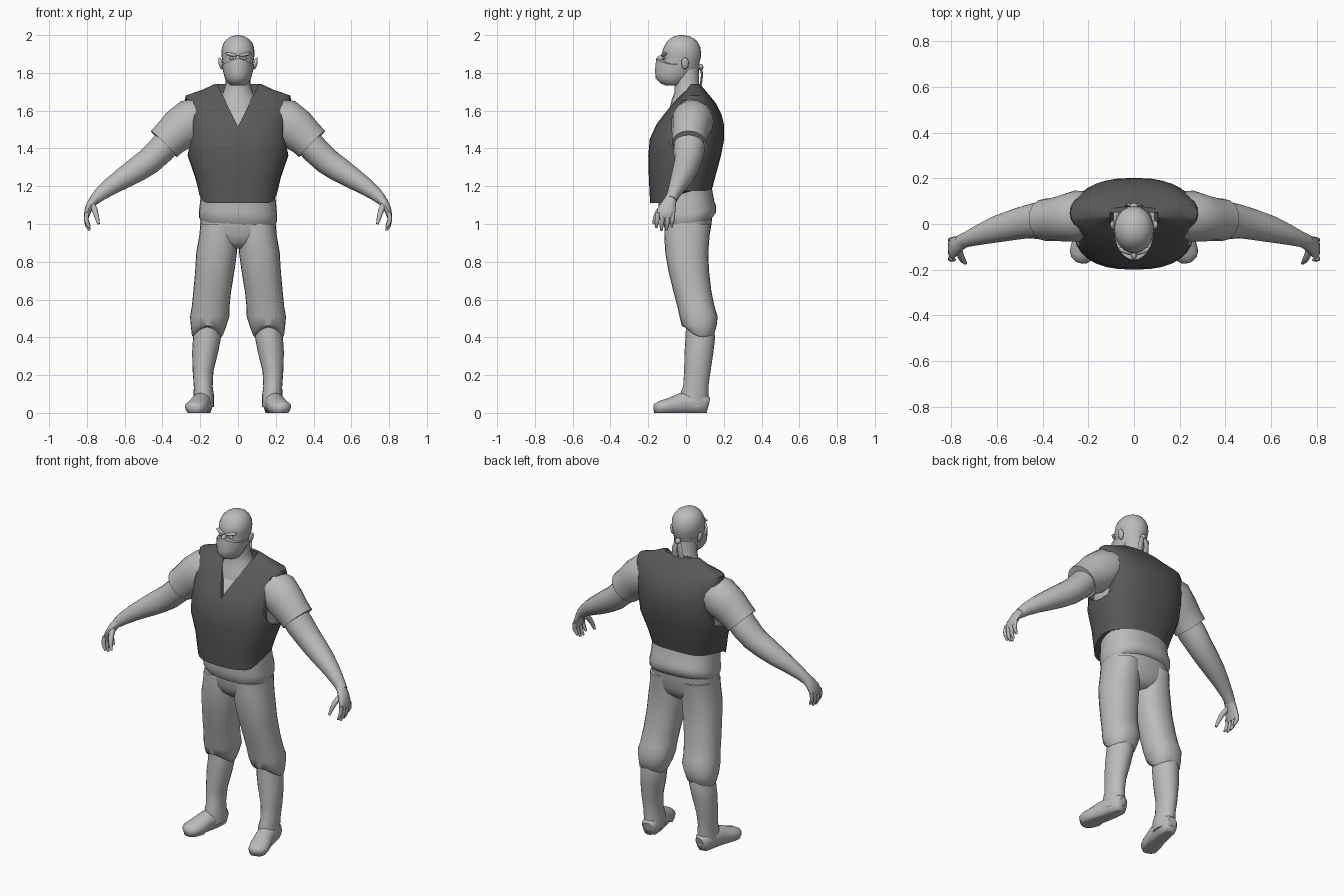
import bpy, bmesh, math
from mathutils import Vector


def material(name, v):
    m = bpy.data.materials.new(name)
    m.diffuse_color = (v, v, v, 1)
    return m


LIGHT = material("light grey", 0.5)
DARK = material("dark grey", 0.1)


def skin_rings(name, rings, mat, angle=50):
    """Join rings of points into a closed, smooth shaded solid."""
    bm = bmesh.new()
    vs = [[bm.verts.new(p) for p in r] for r in rings]
    n = len(vs[0])
    for a, b in zip(vs, vs[1:]):
        for i in range(n):
            j = (i + 1) % n
            bm.faces.new((a[i], a[j], b[j], b[i]))
    bm.faces.new(vs[0][::-1])
    bm.faces.new(vs[-1])
    bmesh.ops.recalc_face_normals(bm, faces=bm.faces)
    me = bpy.data.meshes.new(name)
    bm.to_mesh(me)
    bm.free()
    ob = bpy.data.objects.new(name, me)
    bpy.context.collection.objects.link(ob)
    me.materials.append(mat)
    shade(ob, angle)
    return ob


def select(ob):
    bpy.ops.object.select_all(action='DESELECT')
    ob.select_set(True)
    bpy.context.view_layer.objects.active = ob


def shade(ob, angle):
    select(ob)
    bpy.ops.object.shade_smooth_by_angle(angle=math.radians(angle))


def stack(name, levels, mat, n=28, power=1.0, warp=None, cx=0):
    """Levels: (z, half width, front y, back y), optionally with own centre x."""
    rings = []
    for z, hw, yf, yb, *x0 in levels:
        ring = []
        for i in range(n):
            a = 2 * math.pi * i / n
            c, s = math.cos(a), math.sin(a)
            px = math.copysign(abs(c) ** power, c)
            py = math.copysign(abs(s) ** power, s)
            p = Vector(((x0[0] if x0 else cx) + hw * px,
                        (yf + yb) / 2 + (yb - yf) / 2 * py, z))
            if warp:
                p.z += warp(z, c, s)
            ring.append(p)
        rings.append(ring)
    return skin_rings(name, rings, mat)


def tube(name, path, mat, n=16, ref=(0, 1, 0)):
    """Path: (x, y, z, radius along ref, radius across)."""
    pts = [Vector(p[:3]) for p in path]
    rings = []
    for k, p in enumerate(path):
        t = (pts[min(k + 1, len(pts) - 1)] - pts[max(k - 1, 0)]).normalized()
        u = Vector(ref)
        u = (u - t * u.dot(t)).normalized()
        w = t.cross(u)
        rings.append([pts[k] + u * p[3] * math.cos(2 * math.pi * i / n)
                      + w * p[4] * math.sin(2 * math.pi * i / n) for i in range(n)])
    return skin_rings(name, rings, mat)


def mirror(ob):
    m = ob.modifiers.new("mirror", 'MIRROR')
    m.use_axis = (True, False, False)
    return ob


def ellipsoid(name, loc, size, mat, rot=(0, 0, 0)):
    bpy.ops.mesh.primitive_uv_sphere_add(segments=14, ring_count=8, location=loc, rotation=rot)
    ob = bpy.context.object
    ob.name = name
    ob.scale = size
    bpy.ops.object.transform_apply(location=True, rotation=True, scale=True)
    ob.data.materials.append(mat)
    shade(ob, 60)
    return ob


def cut(ob, cutter):
    m = ob.modifiers.new("cut", 'BOOLEAN')
    m.operation, m.object, m.solver = 'DIFFERENCE', cutter, 'EXACT'
    select(ob)
    bpy.ops.object.modifier_apply(modifier=m.name)
    bpy.data.objects.remove(cutter)


# Vest, with armholes and a V neck cut out of it
torso = [(1.175, .208, -.19, .135), (1.25, .228, -.197, .155), (1.36, .266, -.2, .185),
         (1.45, .268, -.192, .202), (1.53, .27, -.155, .2), (1.58, .276, -.118, .188),
         (1.64, .282, -.07, .158), (1.68, .278, -.03, .125), (1.71, .19, -.0, .1),
         (1.74, .125, .015, .075)]
vest = stack("vest", torso, DARK, 32, 0.8,
             lambda z, c, s: -.065 * min(1, 1.6 * max(0, -s)) if z < 1.2 else 0)
for side in (-1, 1):
    hole = [[(side * x, .02 + .13 * math.cos(a), 1.51 + .15 * math.sin(a))
             for a in (math.pi * i / 10 for i in range(20))] for x in (.238, .4)]
    cut(vest, skin_rings("armhole_cutter", hole, DARK))
neck_v = [(-.11, 1.8), (-.105, 1.73), (0, 1.515), (.105, 1.73), (.11, 1.8)]
cut(vest, skin_rings("neck_cutter", [[(x, y, z) for x, z in neck_v] for y in (-.3, .05)], DARK))
shade(vest, 40)

# Shirt under the vest, its loose hem and the sleeves
stack("shirt", [(z - .012, w * .92, f * .9 + .002, b * .92) for z, w, f, b in torso[:-1]],
      LIGHT, 32, 0.8)
stack("shirt_hem", [(1.0, .19, -.125, .14), (1.025, .207, -.14, .158), (1.06, .207, -.145, .16),
                    (1.12, .2, -.145, .15), (1.2, .198, -.15, .135)], LIGHT, 28, 0.85,
      lambda z, c, s: .035 * max(0, s) - .01 * c if z < 1.1 else 0)
mirror(tube("sleeve", [(.17, .04, 1.57, .10, .10), (.25, .035, 1.545, .112, .118),
                       (.31, .025, 1.5, .102, .112), (.36, .02, 1.455, .094, .1),
                       (.392, .018, 1.424, .092, .098), (.385, .018, 1.43, .07, .075)], LIGHT))

# Bare arms, hands and fingers
mirror(tube("arm", [(.36, .018, 1.445, .08, .076), (.41, .016, 1.39, .083, .074),
                    (.47, .01, 1.333, .073, .071), (.53, -.004, 1.292, .067, .067),
                    (.6, -.022, 1.247, .059, .058), (.67, -.045, 1.202, .046, .047),
                    (.73, -.067, 1.157, .034, .036), (.762, -.08, 1.127, .032, .028)], LIGHT))
mirror(tube("palm", [(.75, -.078, 1.14, .03, .028), (.775, -.09, 1.11, .038, .024),
                     (.793, -.103, 1.075, .048, .019), (.801, -.108, 1.045, .048, .015),
                     (.8, -.108, 1.03, .036, .009)], LIGHT, 12))
for k, (y, tip) in enumerate([(-.068, .985), (-.095, .968), (-.123, .965), (-.149, .98)]):
    mirror(tube("finger_%d" % (k + 1), [(.8, y, 1.06, .011, .012), (.804, y - .003, 1.025, .0125, .012),
                                        (.798, y - .006, tip + .025, .011, .011),
                                        (.785, y - .008, tip, .006, .006)], LIGHT, 8))
mirror(tube("thumb", [(.77, -.11, 1.1, .018, .016), (.757, -.145, 1.07, .015, .015),
                      (.747, -.162, 1.035, .012, .012), (.738, -.172, 1.0, .007, .007)], LIGHT, 8))

# Trousers: hips plus two baggy legs gathered below the knee
stack("trouser_hips", [(.87, .07, -.055, .08), (.9, .15, -.09, .11), (.94, .2, -.108, .125),
                       (1.0, .2, -.118, .135), (1.05, .198, -.12, .14)], LIGHT, 28, 0.85)
mirror(stack("trouser_leg", [(.415, .073, .005, .142, .162), (.425, .082, -.008, .152, .162),
                             (.46, .094, -.022, .162, .156), (.51, .104, -.034, .168, .15),
                             (.56, .1, -.045, .152, .145), (.64, .1, -.066, .135, .137),
                             (.75, .104, -.093, .122, .123), (.85, .108, -.11, .118, .113),
                             (.94, .1, -.115, .125, .105), (1.0, .095, -.115, .132, .104)],
             LIGHT, 24, 0.9,
             lambda z, c, s: .035 * max(0, -s) - .015 * abs(c) if z < .44 else 0))

# Boots: shaft and outward turned foot
mirror(stack("boot_shaft", [(.03, .052, -.03, .117, .18), (.09, .054, -.035, .118, .181),
                            (.14, .05, -.015, .118, .184), (.22, .055, -.01, .13, .185),
                            (.32, .069, -.008, .145, .174), (.4, .074, -.003, .154, .164),
                            (.46, .07, .0, .145, .162)], LIGHT, 20))
foot = tube("boot_foot", [(.176, .118, .045, .03, .035), (.178, .1, .05, .046, .052),
                          (.185, .04, .055, .051, .06), (.198, -.03, .05, .053, .054),
                          (.215, -.09, .036, .058, .042), (.23, -.135, .03, .055, .034),
                          (.24, -.158, .025, .038, .025), (.243, -.166, .022, .015, .012)],
            LIGHT, 16, (1, 0, 0))
for v in foot.data.vertices:           # flat sole
    v.co.z = 0 if v.co.z < .018 else v.co.z
mirror(foot)

# Neck and head
stack("neck", [(1.6, .12, -.09, .1), (1.66, .1, -.075, .1), (1.7, .078, -.06, .085),
               (1.74, .066, -.06, .07), (1.84, .064, -.07, .068)], LIGHT, 20)
stack("head", [(1.745, .045, -.115, -.02), (1.78, .066, -.13, .045), (1.83, .077, -.132, .065),
               (1.865, .083, -.128, .075), (1.885, .086, -.122, .079), (1.905, .088, -.127, .08),
               (1.935, .085, -.118, .076), (1.96, .075, -.104, .064), (1.98, .058, -.086, .046),
               (1.993, .036, -.064, .022), (2.0, .01, -.035, -.01)], LIGHT, 24)
mirror(ellipsoid("ear", (.092, -.005, 1.85), (.011, .02, .032), LIGHT, (0, .2, 0)))
mirror(ellipsoid("brow", (.036, -.117, 1.897), (.034, .014, .009), LIGHT, (0, -.2, .3)))
mirror(ellipsoid("eye", (.034, -.115, 1.877), (.014, .01, .007), LIGHT))
ellipsoid("nose", (0, -.135, 1.868), (.014, .022, .025), LIGHT)

# Face scarf with peak over the nose, knot and hanging ends
stack("scarf", [(1.732, .035, -.105, -.035), (1.745, .053, -.135, -.01), (1.77, .069, -.16, .02),
                (1.8, .077, -.163, .05), (1.825, .083, -.163, .07), (1.845, .085, -.158, .074),
                (1.846, .075, -.135, .06)], LIGHT, 24, 1.05,
      lambda z, c, s: .03 * max(0, -s) ** 3 if z > 1.83 else 0)
ellipsoid("scarf_knot", (0, .078, 1.83), (.018, .014, .017), LIGHT)
mirror(tube("scarf_end", [(.004, .078, 1.83, .006, .012), (.018, .085, 1.79, .006, .017),
                          (.022, .078, 1.735, .005, .018)], LIGHT, 8))
